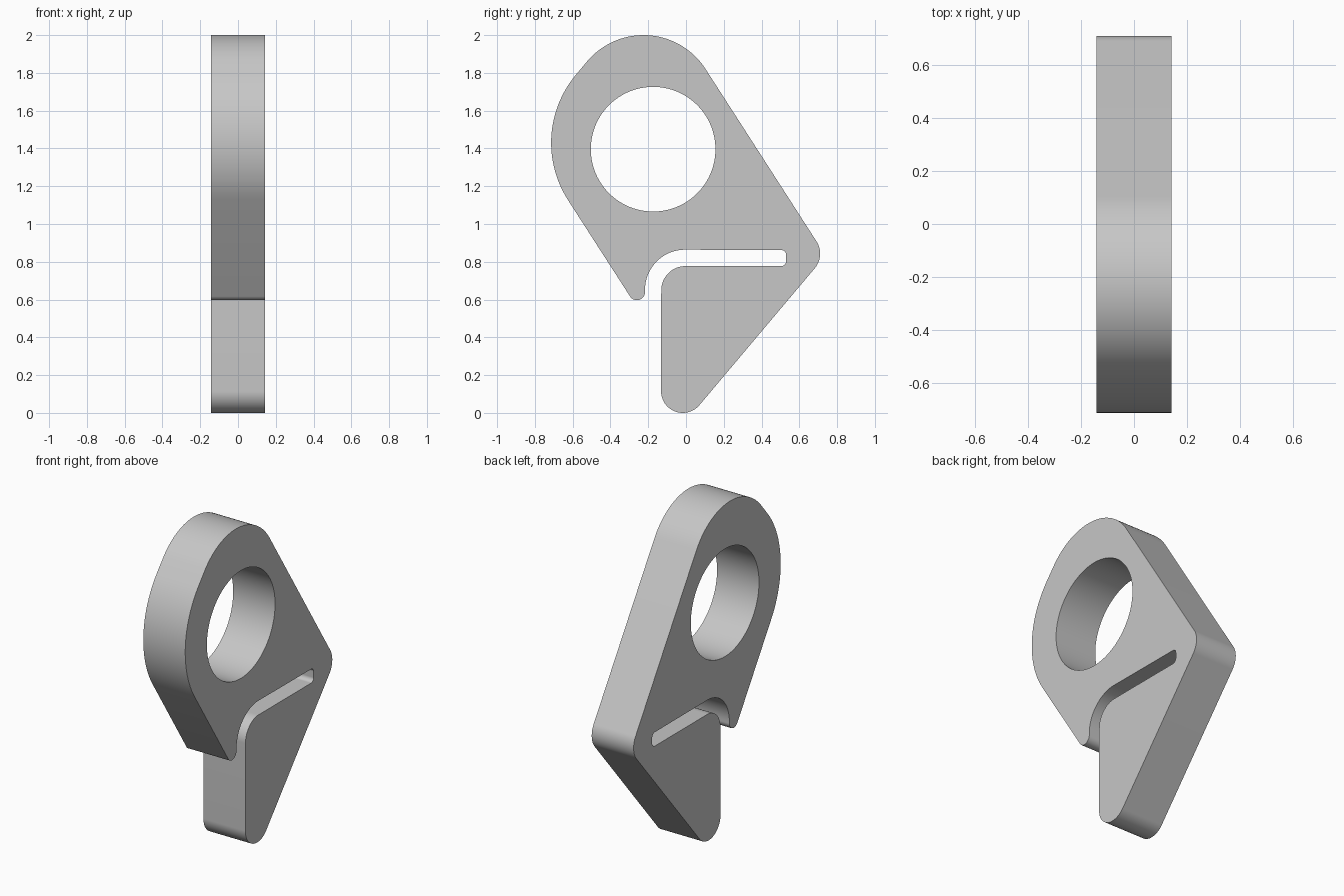
import bpy
import bmesh
from math import radians, sin, cos, ceil
from mathutils import Vector

if "Cube" in bpy.data.objects:
    bpy.data.objects.remove(bpy.data.objects["Cube"], do_unlink=True)

HALF_WIDTH = 0.142

grey = bpy.data.materials.new("plain_grey")
grey.use_nodes = True
colour = (0.57, 0.57, 0.57, 1)
grey.diffuse_color = colour
grey.node_tree.nodes["Principled BSDF"].inputs["Base Color"].default_value = colour


def arc(y, z, r, start, end):
    """Points along an arc in the side plane, angles in degrees."""
    steps = max(4, ceil(abs(end - start) / 3))
    angles = [radians(start + (end - start) * i / steps) for i in range(steps + 1)]
    return [Vector((-HALF_WIDTH, y + r * cos(a), z + r * sin(a))) for a in angles]


# Outline: arcs joined by straight tangent edges
outline = []
for piece in [
    (0.59, 0.843, 0.12, -40.2, 32.7),      # back corner
    (-0.225, 1.61, 0.39, 32.7, 140),       # top of the eye
    (-0.154, 1.43, 0.56, 140, 212.6),      # front of the eye
    (-0.26, 0.64, 0.043, 212.6, 360),      # lip tip
    (-0.005, 0.652, 0.212, 180, 90),       # slot, outer bend
    (0.505, 0.837, 0.025, 90, 0),          # slot end
    (0.505, 0.802, 0.025, 0, -90),
    (-0.003, 0.649, 0.128, 90, 180),       # slot, inner bend
    (-0.017, 0.115, 0.115, 180, 319.8),    # foot tip
]:
    outline += arc(*piece)

# Round eye
hole = arc(-0.174, 1.396, 0.33, 0, 360)[:-1]

# Fill between the loops, then extrude across the width
bm = bmesh.new()
edges = []
for loop in (outline, hole):
    verts = [bm.verts.new(p) for p in loop]
    edges += [bm.edges.new((v, verts[i - 1])) for i, v in enumerate(verts)]
bmesh.ops.triangle_fill(bm, use_beauty=True, edges=edges, normal=(-1, 0, 0))
result = bmesh.ops.extrude_face_region(bm, geom=bm.faces[:], use_keep_orig=True)
moved = [g for g in result["geom"] if isinstance(g, bmesh.types.BMVert)]
bmesh.ops.translate(bm, verts=moved, vec=(2 * HALF_WIDTH, 0, 0))
bmesh.ops.recalc_face_normals(bm, faces=bm.faces[:])

mesh = bpy.data.meshes.new("slotted_clip")
bm.to_mesh(mesh)
bm.free()
mesh.materials.append(grey)
clip = bpy.data.objects.new("slotted_clip", mesh)
bpy.context.collection.objects.link(clip)

bpy.ops.object.select_all(action="DESELECT")
clip.select_set(True)
bpy.context.view_layer.objects.active = clip
bpy.ops.object.shade_smooth_by_angle(angle=radians(30))
